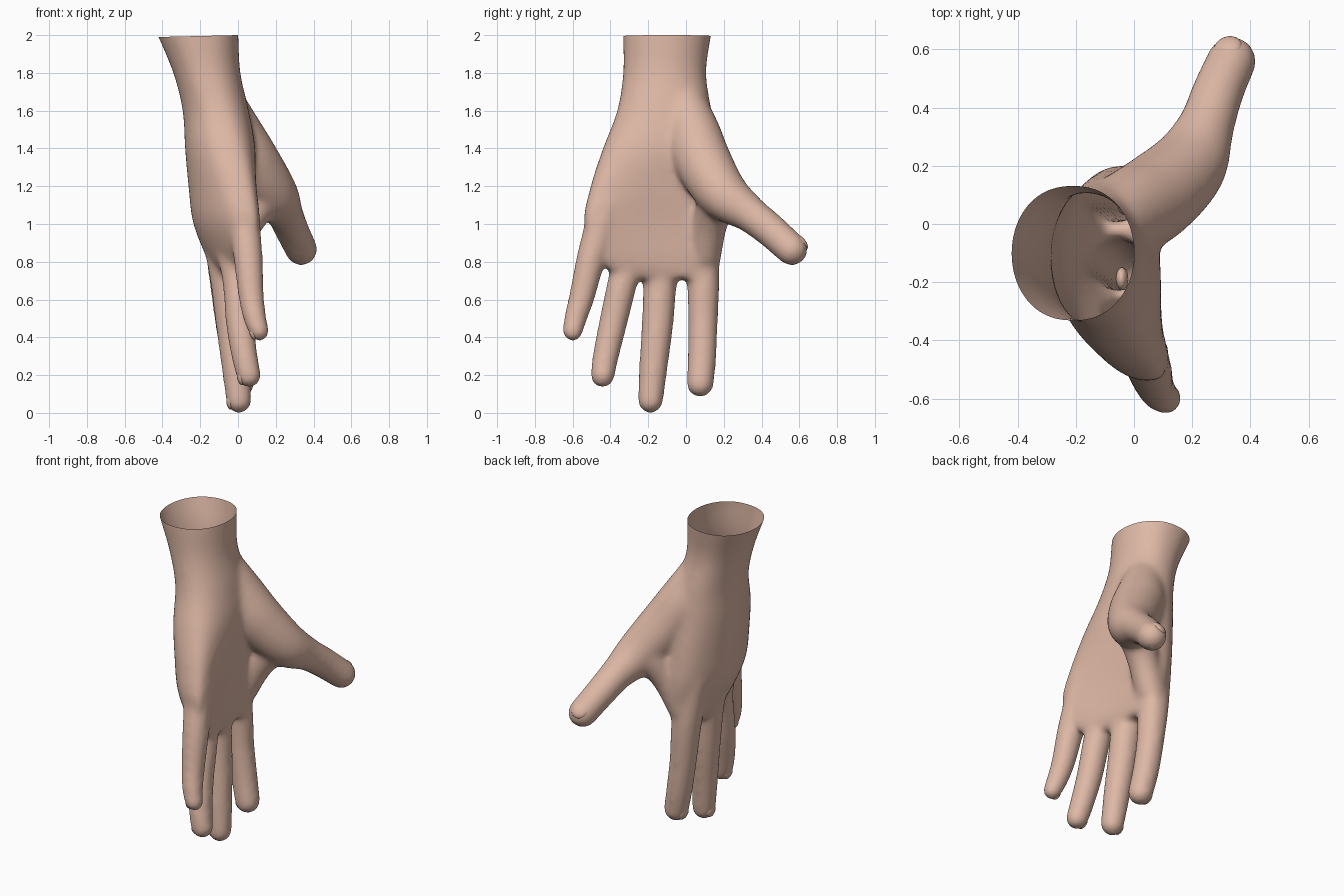
import bpy
import bmesh
from math import sin, cos, pi, copysign
from mathutils import Vector, Matrix

default = bpy.data.objects.get("Cube")
if default:
    bpy.data.objects.remove(default, do_unlink=True)

skin = bpy.data.materials.new("skin")
skin.use_nodes = True
SKIN = (0.73, 0.48, 0.38, 1)
skin.diffuse_color = SKIN
skin.node_tree.nodes["Principled BSDF"].inputs["Base Color"].default_value = SKIN


def spline(points, steps):
    """Smooth curve through tuples of any length."""
    pts = [points[0]] + list(points) + [points[-1]]
    out = []
    for a, b, c, d in zip(pts, pts[1:], pts[2:], pts[3:]):
        for s in range(steps):
            t = s / steps
            out.append([q + 0.5 * t * (r - p + t * (2*p - 5*q + 4*r - n + t * (3*(q - r) + n - p)))
                        for p, q, r, n in zip(a, b, c, d)])
    return out + [list(points[-1])]


def add_digit(bm, path):
    """Rounded digit along (x, y, z, radius) points."""
    for x, y, z, r in spline(path, 9):
        bmesh.ops.create_icosphere(bm, subdivisions=3, radius=r + 0.003,
                                   matrix=Matrix.Translation((x, y, z)))


def add_palm(bm, sections, count=48):
    """Cupped loft of (z, centre x, centre y, half width, half depth, cup, tilt, power)."""
    rings = []
    for z, cx, cy, w, d, cup, tilt, power in spline(sections, 6):
        ring = []
        for i in range(count):
            c, s = cos(2 * pi * i / count), sin(2 * pi * i / count)
            x = cx + d * copysign(abs(s) ** power, s) + cup * c * c - tilt * c
            ring.append(bm.verts.new((x, cy + w * c, z)))
        rings.append(ring)
    for low, high in zip(rings, rings[1:]):
        for i in range(count):
            j = (i + 1) % count
            bm.faces.new((low[i], low[j], high[j], high[i]))
    bm.faces.new(rings[0][::-1])
    bm.faces.new(rings[-1])


def finish(name, bm):
    mesh = bpy.data.meshes.new(name)
    bm.to_mesh(mesh)
    bm.free()
    mesh.materials.append(skin)
    mesh.shade_smooth()
    obj = bpy.data.objects.new(name, mesh)
    bpy.context.collection.objects.link(obj)
    return obj


# Digits, from inside the palm to the tip
DIGITS = {
    "thumb": [(-.08, -.01, 1.63, .12), (-.01, .04, 1.47, .145), (.07, .09, 1.33, .15),
              (.183, .195, 1.16, .132), (.245, .328, 1.06, .097), (.287, .45, .965, .088),
              (.335, .56, .865, .084)],
    "index_finger": [(-.11, .07, 1.02, .085), (-.07, .09, .75, .087), (-.045, .09, .5, .078),
                     (-.015, .085, .3, .075), (.015, .075, .155, .071)],
    "middle_finger": [(-.12, -.12, 1.02, .09), (-.065, -.135, .75, .089), (-.035, -.15, .48, .083),
                      (-.012, -.172, .25, .075), (.005, -.188, .065, .066)],
    "ring_finger": [(-.08, -.25, 1.02, .09), (-.01, -.322, .75, .08), (.01, -.385, .48, .074),
                    (.035, -.425, .3, .068), (.058, -.442, .197, .063)],
    "little_finger": [(.025, -.42, 1.1, .085), (.052, -.497, .84, .077), (.07, -.55, .62, .067),
                      (.09, -.585, .5, .059), (.113, -.6, .431, .052)],
}

# Fold of skin between thumb and index finger
WEB = [(.12, .17, 1.14, .11), (.04, .13, 1.0, .088), (-.04, .1, .84, .087)]

# Palm and wrist
PALM = [
    (.71, -.035, -.09, .24, .06, .03, .02, .8),
    (.8, -.05, -.14, .32, .1, .06, .045, .8),
    (1.0, -.085, -.17, .37, .147, .09, .05, .75),
    (1.2, -.09, -.16, .345, .17, .065, .035, .75),
    (1.4, -.095, -.14, .3, .185, .03, .015, .8),
    (1.6, -.118, -.115, .25, .175, .01, .005, .9),
    (1.8, -.165, -.113, .22, .178, 0, 0, .9),
    (2.0, -.212, -.1, .233, .214, 0, 0, .88),
    (2.1, -.237, -.09, .24, .232, 0, 0, .88),
]

bm = bmesh.new()
add_palm(bm, PALM)
for path in [WEB, *DIGITS.values()]:
    add_digit(bm, path)
bmesh.ops.recalc_face_normals(bm, faces=bm.faces)
hand = finish("hand", bm)

# Fuse into one soft skin
remesh = hand.modifiers.new("fuse", 'REMESH')
remesh.mode = 'VOXEL'
remesh.voxel_size = 0.013
soften = hand.modifiers.new("soften", 'SMOOTH')
soften.factor = 0.5
soften.iterations = 30
fused = bpy.data.meshes.new_from_object(hand.evaluated_get(bpy.context.evaluated_depsgraph_get()))
hand.modifiers.clear()
hand.data = fused

# Open wrist
bm = bmesh.new()
bm.from_mesh(fused)
bmesh.ops.bisect_plane(bm, geom=bm.verts[:] + bm.edges[:] + bm.faces[:],
                       plane_co=(0, 0, 2), plane_no=(-0.024, 0, 1), clear_outer=True)
bm.to_mesh(fused)
bm.free()
fused.materials.clear()
fused.materials.append(skin)
fused.shade_smooth()

# Nails, almost flush with the back of each tip
for name, path in DIGITS.items():
    tip, before = Vector(path[-1][:3]), Vector(path[-2][:3])
    r = path[-1][3]
    along = (tip - before).normalized()
    back = Vector((-.25, .6, .7)) if name == "thumb" else Vector((-1, 0, 0))
    back = (back - along * back.dot(along)).normalized()
    side = along.cross(back)
    frame = Matrix((side, along, back)).transposed().to_4x4()
    frame.translation = tip + back * (r * 0.7) + along * (r * 0.02)
    bm = bmesh.new()
    bmesh.ops.create_uvsphere(bm, u_segments=20, v_segments=12, radius=1,
                              matrix=frame @ Matrix.Diagonal((r * .6, r * .65, r * .32, 1)))
    finish(name + "_nail", bm)
